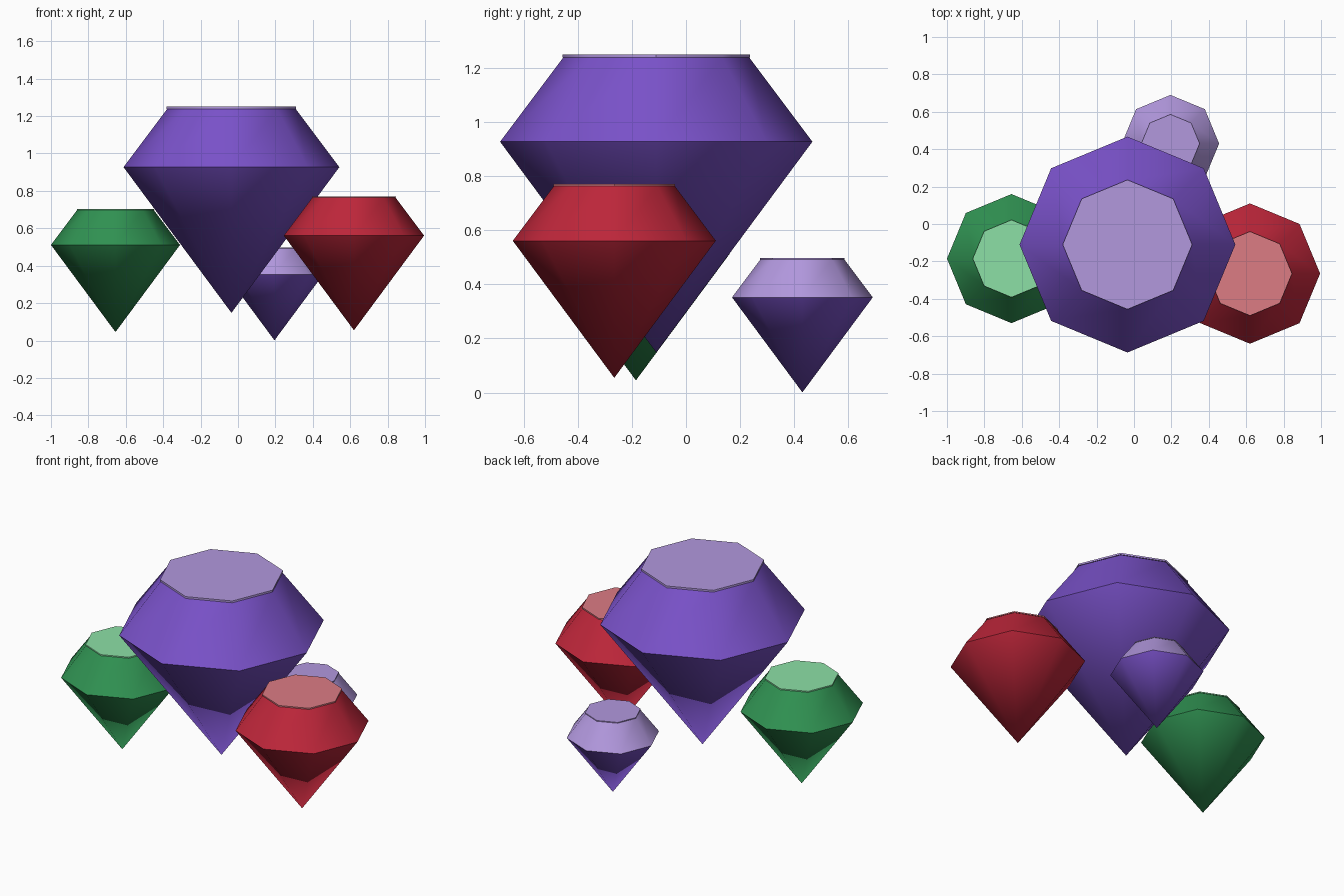
import bpy, bmesh
from math import radians, sin, cos, tau

cube = bpy.data.objects.get("Cube")
if cube:
    bpy.data.objects.remove(cube, do_unlink=True)


def material(name, rgb):
    """Flat material from an 8-bit sRGB colour."""
    lin = [((c / 255 + 0.055) / 1.055) ** 2.4 for c in rgb]
    m = bpy.data.materials.new(name)
    m.use_nodes = True
    m.diffuse_color = (*lin, 1)
    bsdf = m.node_tree.nodes["Principled BSDF"]
    bsdf.inputs["Base Color"].default_value = (*lin, 1)
    bsdf.inputs["Roughness"].default_value = 0.6
    return m


purple = material("purple", (122, 82, 202))
lavender = material("lavender", (178, 152, 222))
green = material("green", (48, 146, 82))
light_green = material("light green", (140, 224, 166))
red = material("red", (190, 38, 58))
light_red = material("light red", (220, 124, 132))

SIDES = 8


def lathe(name, profile, centre, mats):
    """Eight-sided solid from (radius, height) rings, capped at the top."""
    bm = bmesh.new()
    rings = []
    for r, z in profile:
        count = SIDES if r else 1
        rings.append([bm.verts.new((r * cos(tau * i / SIDES), r * sin(tau * i / SIDES), z))
                      for i in range(count)])
    for level, (low, high) in enumerate(zip(rings, rings[1:])):
        for i in range(SIDES):
            j = (i + 1) % SIDES
            base = [low[i], low[j]] if len(low) > 1 else [low[0]]
            face = bm.faces.new(base + [high[j], high[i]])
            face.material_index = min(level, len(mats) - 1)
    top = bm.faces.new(rings[-1])
    top.material_index = len(mats) - 1
    bmesh.ops.recalc_face_normals(bm, faces=bm.faces)
    mesh = bpy.data.meshes.new(name)
    bm.to_mesh(mesh)
    bm.free()
    for m in mats:
        mesh.materials.append(m)
    mesh.shade_smooth()
    mesh.set_sharp_from_angle(angle=radians(45))
    obj = bpy.data.objects.new(name, mesh)
    obj.location = centre
    bpy.context.collection.objects.link(obj)


def gem(name, x, y, girdle, r, lower, upper, table):
    # pointed pavilion below the girdle, sloping crown above it
    lathe(name + "_body", [(0, -1.35 * r), (r, 0), (0.595 * r, 0.54 * r)],
          (x, y, girdle), [lower, upper])
    # thin table plate on the crown
    lathe(name + "_table", [(0.6 * r, 0.54 * r), (0.6 * r, 0.56 * r)],
          (x, y, girdle), [table])


gem("large_purple_gem", -0.035, -0.11, 0.927, 0.577, purple, purple, lavender)
gem("green_gem", -0.655, -0.185, 0.511, 0.345, green, green, light_green)
gem("red_gem", 0.62, -0.265, 0.561, 0.375, red, red, light_red)
gem("small_lavender_gem", 0.195, 0.43, 0.352, 0.26, purple, lavender, lavender)
